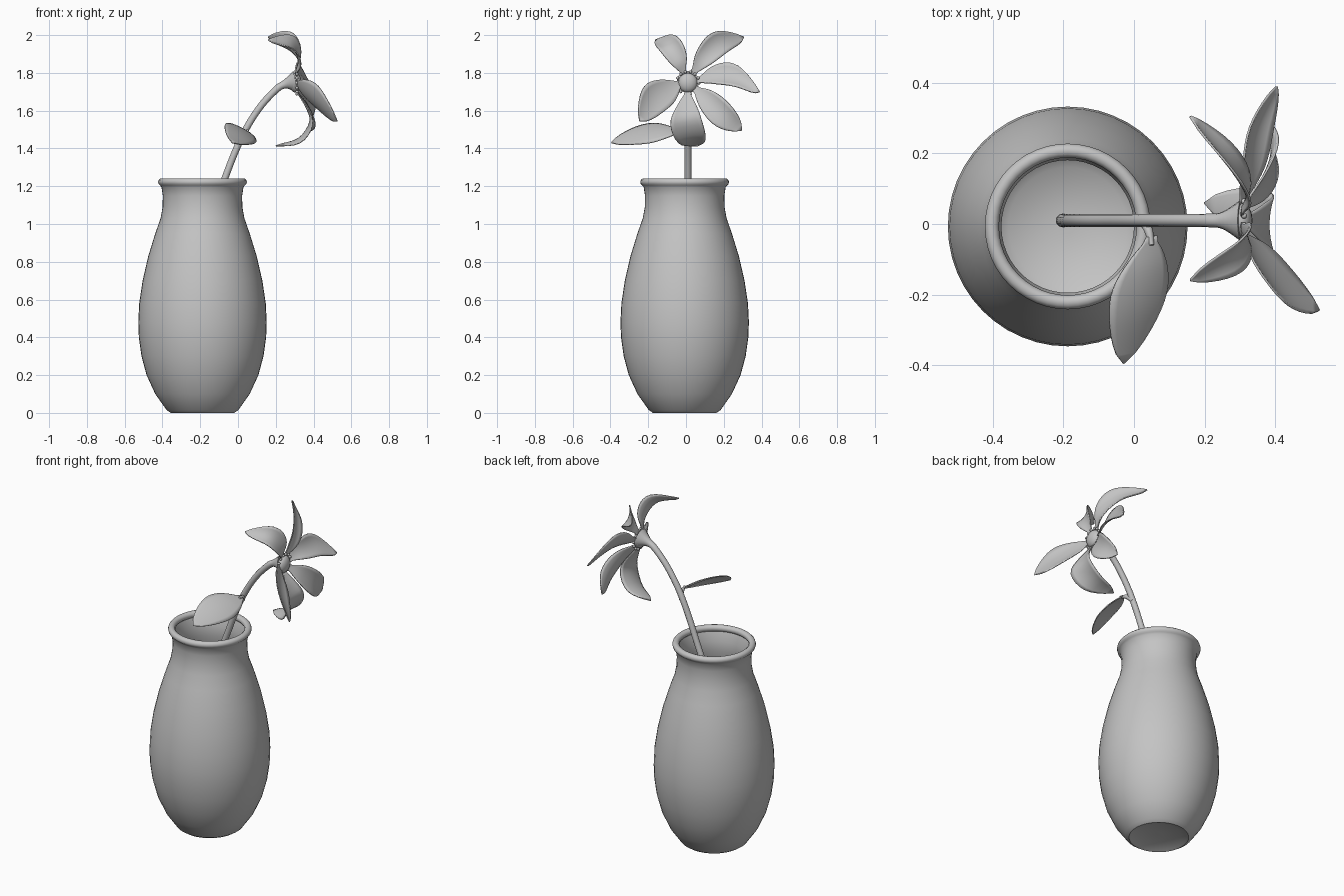
import bpy, bmesh, math
from mathutils import Vector

if "Cube" in bpy.data.objects:
    bpy.data.objects.remove(bpy.data.objects["Cube"], do_unlink=True)

grey = bpy.data.materials.new("plain grey")
grey.use_nodes = True
colour = (0.55, 0.55, 0.55, 1)
grey.diffuse_color = colour
grey.node_tree.nodes["Principled BSDF"].inputs["Base Color"].default_value = colour


def finish(name, bm, thickness=0):
    """Turn a bmesh into a smooth shaded object."""
    if not thickness:
        bmesh.ops.recalc_face_normals(bm, faces=bm.faces)
    mesh = bpy.data.meshes.new(name)
    bm.to_mesh(mesh)
    bm.free()
    mesh.materials.append(grey)
    obj = bpy.data.objects.new(name, mesh)
    bpy.context.collection.objects.link(obj)
    if thickness:
        solid = obj.modifiers.new("thickness", "SOLIDIFY")
        solid.thickness = thickness
        solid.offset = 0
    bpy.ops.object.select_all(action="DESELECT")
    obj.select_set(True)
    bpy.context.view_layer.objects.active = obj
    bpy.ops.object.shade_smooth_by_angle(angle=math.radians(50))
    return obj


def spline(points, steps):
    """Sample a smooth curve through points of any dimension."""
    p = [Vector(q) for q in points]
    p = [p[0] * 2 - p[1]] + p + [p[-1] * 2 - p[-2]]
    out = []
    for i in range(steps + 1):
        u = i / steps * (len(p) - 3)
        k = min(int(u), len(p) - 4)
        t = u - k
        a, b, c, d = p[k:k + 4]
        out.append((b * 2 + (c - a) * t + (a * 2 - b * 5 + c * 4 - d) * t ** 2
                    + (b * 3 - a - c * 3 + d) * t ** 3) / 2)
    return out


def tangent(path, i):
    return (path[min(i + 1, len(path) - 1)] - path[max(i - 1, 0)]).normalized()


def bridge(bm, rows, closed):
    for r, s in zip(rows, rows[1:]):
        n = len(r)
        for j in range(n if closed else n - 1):
            k = (j + 1) % n
            bm.faces.new((r[j], r[k], s[k], s[j]))


def tube(name, points, axis, steps, sides=12):
    """Round tube; each point is x, y, z, radius."""
    samples = spline(points, steps)
    path = [v.to_3d() for v in samples]
    bm = bmesh.new()
    rows = []
    for i, c in enumerate(path):
        t = tangent(path, i)
        u = Vector(axis)
        u = (u - t * u.dot(t)).normalized()
        v = t.cross(u)
        rows.append([bm.verts.new(c + (u * math.cos(a) + v * math.sin(a)) * samples[i][3])
                     for a in (j * math.tau / sides for j in range(sides))])
    bridge(bm, rows, True)
    bm.faces.new(rows[0])
    bm.faces.new(rows[-1])
    return finish(name, bm)


def blade(name, points, half_width, cup=0.02, side=None, peak=1.25, steps=16, across=8):
    """Thin petal or leaf swept along a centre line."""
    path = spline(points, steps)
    side = Vector(side) if side else (path[-1] - path[0]).cross(Vector((1, 0, 0)))
    side.normalize()
    bm = bmesh.new()
    rows = []
    for i, c in enumerate(path):
        t = i / steps
        width = half_width * max(math.sin(math.pi * t ** peak), 0) ** 0.7
        width = max(width, 0.016 * (1 - t) + 0.002)
        normal = side.cross(tangent(path, i)).normalized()
        row = []
        for j in range(across + 1):
            s = 2 * j / across - 1
            row.append(bm.verts.new(c + side * s * width
                                    + normal * cup * (s * width / half_width) ** 2))
        rows.append(row)
    bridge(bm, rows, False)
    return finish(name, bm, 0.006)


# Vase: outer wall, rolled rim, inner wall and recessed foot
vase_x, vase_y = -0.188, -0.007
outer = [(0.168, 0), (0.19, 0.015), (0.25, 0.1), (0.296, 0.2), (0.323, 0.3), (0.337, 0.4),
         (0.34, 0.48), (0.335, 0.58), (0.317, 0.7), (0.287, 0.83), (0.25, 0.95),
         (0.222, 1.03), (0.211, 1.09), (0.21, 1.15), (0.217, 1.195)]
rim = [(0.215 + 0.02 * math.cos(a), 1.222 + 0.02 * math.sin(a))
       for a in (math.radians(d) for d in range(-60, 241, 30))]
inner = [(r - 0.022, max(z, 0.04)) for r, z in reversed(outer[1:-1])]
profile = [(0.02, 0.02), (0.12, 0.018), (0.155, 0.004)] + outer + rim + inner + [(0.02, 0.035)]
bm = bmesh.new()
rings = [[bm.verts.new((vase_x + r * math.cos(a), vase_y + r * math.sin(a), z))
          for a in (j * math.tau / 48 for j in range(48))] for r, z in profile]
bridge(bm, rings, True)
bm.faces.new(rings[0])
bm.faces.new(rings[-1])
finish("vase", bm)

# Stem, flaring into the flower base
tube("stem", [(-0.2, 0.01, 0.1, 0.02), (-0.2, 0.01, 0.5, 0.019), (-0.165, 0.01, 0.95, 0.018),
              (-0.07, 0.01, 1.24, 0.018), (0.02, 0.01, 1.46, 0.018), (0.11, 0.01, 1.61, 0.018),
              (0.2, 0.01, 1.71, 0.019), (0.25, 0.01, 1.74, 0.024), (0.305, 0.01, 1.752, 0.06)],
     (0, 1, 0), 40)

# Leaf and its stalk
tube("leaf_stalk", [(0.02, 0.015, 1.45, 0.015), (0.04, -0.015, 1.48, 0.013),
                    (0.05, -0.06, 1.495, 0.007)], (1, 0, 0), 8, 8)
blade("leaf", [(0.05, -0.035, 1.49), (0.03, -0.14, 1.497), (0.01, -0.25, 1.478),
               (-0.03, -0.395, 1.43)], 0.095, 0.012, (0.85, 0.15, -0.52), 1.1)

# Petals, clockwise from the upper front one
blade("petal_upper_front", [(0.305, -0.01, 1.79), (0.32, -0.035, 1.87), (0.28, -0.09, 1.95),
                            (0.16, -0.16, 1.975)], 0.06)
blade("petal_upper_back", [(0.305, 0.03, 1.79), (0.318, 0.09, 1.88), (0.265, 0.18, 1.96),
                           (0.16, 0.305, 1.99)], 0.065)
blade("petal_back", [(0.305, 0.05, 1.755), (0.325, 0.15, 1.785), (0.345, 0.27, 1.775),
                     (0.405, 0.39, 1.70)], 0.07, 0.02, (0.5, 0, -0.85))
blade("petal_lower_back", [(0.305, 0.04, 1.725), (0.36, 0.11, 1.66), (0.39, 0.2, 1.57),
                           (0.37, 0.295, 1.495)], 0.068)
blade("petal_lower", [(0.305, 0.01, 1.71), (0.36, 0, 1.62), (0.38, 0, 1.54),
                      (0.32, 0.03, 1.45), (0.2, 0.06, 1.413)], 0.085, 0.015)
blade("petal_front", [(0.305, -0.025, 1.75), (0.35, -0.1, 1.71), (0.42, -0.18, 1.65),
                      (0.525, -0.245, 1.545)], 0.085)


# Flower centre with a ring of small beads
def ball(name, centre, radius, flat=1.0):
    bm = bmesh.new()
    bmesh.ops.create_uvsphere(bm, u_segments=16, v_segments=10, radius=radius)
    bmesh.ops.scale(bm, vec=(flat, 1, 1), verts=bm.verts)
    bmesh.ops.translate(bm, vec=centre, verts=bm.verts)
    return finish(name, bm)


ball("flower_centre", (0.305, 0.01, 1.747), 0.052, 0.6)
for i in range(14):
    a = i * math.tau / 14
    ball(f"bead_{i + 1}", (0.312, 0.01 + 0.06 * math.cos(a), 1.747 + 0.06 * math.sin(a)), 0.008)
